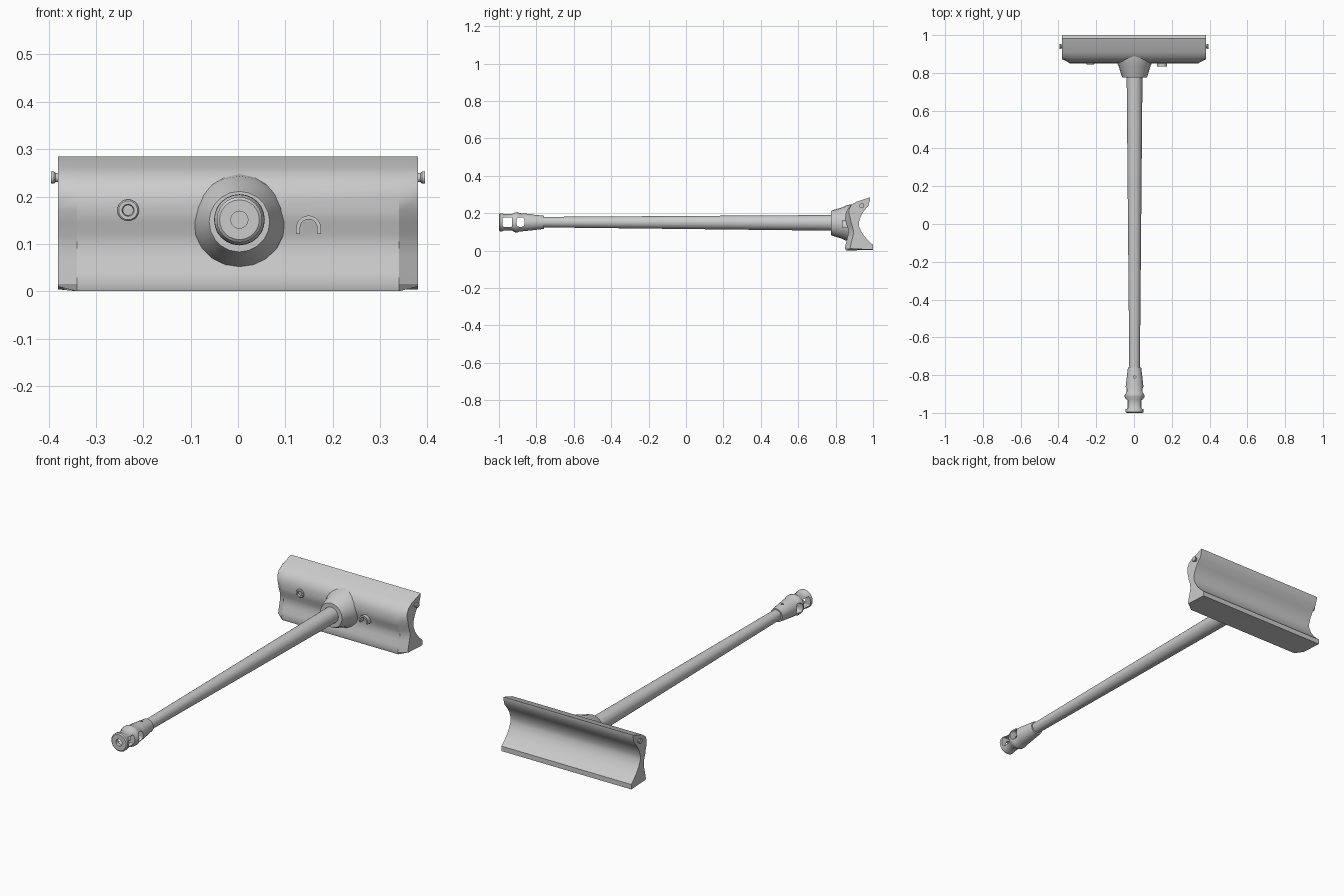
import bpy, bmesh, math
from mathutils import Vector

if "Cube" in bpy.data.objects:
    bpy.data.objects.remove(bpy.data.objects["Cube"])

CX, CZ = 0.003, 0.149   # barrel axis
grey = bpy.data.materials.new("light_grey")
grey.diffuse_color = (0.6, 0.6, 0.6, 1)
grey.use_nodes = True
grey.node_tree.nodes["Principled BSDF"].inputs["Base Color"].default_value = grey.diffuse_color


def finish(name, bm, angle=35, helper=False):
    bmesh.ops.remove_doubles(bm, verts=bm.verts, dist=1e-5)
    bmesh.ops.recalc_face_normals(bm, faces=bm.faces)
    me = bpy.data.meshes.new(name)
    bm.to_mesh(me)
    bm.free()
    me.materials.append(grey)
    ob = bpy.data.objects.new(name, me)
    bpy.context.collection.objects.link(ob)
    bpy.ops.object.select_all(action='DESELECT')
    ob.select_set(True)
    bpy.context.view_layer.objects.active = ob
    if not helper:
        bpy.ops.object.shade_smooth_by_angle(angle=math.radians(angle))
    ob.hide_render = helper
    return ob


def loft(name, rings, angle=35, helper=False, closed=False):
    """Skin rings of equal point count, capped at both ends unless closed."""
    bm = bmesh.new()
    rows = [[bm.verts.new(p) for p in r] for r in rings]
    n = len(rows[0])
    pairs = list(zip(rows, rows[1:])) + ([(rows[-1], rows[0])] if closed else [])
    for a, b in pairs:
        for i in range(n):
            j = (i + 1) % n
            bm.faces.new((a[i], a[j], b[j], b[i]))
    if not closed:
        bm.faces.new(rows[0])
        bm.faces.new(rows[-1])
    return finish(name, bm, angle, helper)


def turned(name, profile, centre=(CX, CZ), axis='Y', sides=24, helper=False, closed=False):
    """Turn (position, radius[, centre z]) around an axis along Y, X or Z."""
    rings = []
    for p in profile:
        ring = []
        for i in range(sides):
            t = 2 * math.pi * i / sides
            u, v = p[1] * math.cos(t), p[1] * math.sin(t)
            c0, c1 = centre[0], (p[2] if len(p) > 2 else centre[1])
            ring.append({'Y': (c0 + u, p[0], c1 + v),
                         'X': (p[0], c0 + u, c1 + v),
                         'Z': (c0 + u, c1 + v, p[0])}[axis])
        rings.append(ring)
    return loft(name, rings, helper=helper, closed=closed)


def cut(ob, cutter):
    m = ob.modifiers.new("cut", 'BOOLEAN')
    m.operation = 'DIFFERENCE'
    m.solver = 'EXACT'
    m.object = cutter
    bpy.context.view_layer.objects.active = ob
    bpy.ops.object.modifier_apply(modifier=m.name)
    bpy.data.objects.remove(cutter, do_unlink=True)


# Mantlet: wavy front, hollow back, front corners chamfered at both ends
front = [(.855, 0), (.85, .015), (.855, .04), (.863, .07), (.868, .095), (.865, .12),
         (.856, .145), (.851, .17), (.853, .195), (.862, .22), (.88, .242),
         (.91, .26), (.985, .285)]
back = [(.985, .275), (.975, .24), (.951, .212), (.935, .185), (.925, .155), (.925, .13),
        (.938, .10), (.955, .075), (.975, .053), (1.0, .03), (1.0, .004)]


def section(x, shift):
    pts = []
    for y, z in front:
        f = 1 if z < .17 else max(0, 1 - (z - .17) / .08)
        pts.append((x, y + shift * f, z + (.01 if shift and z < .001 else 0)))
    return pts + [(x, y, z) for y, z in back]


loft("mantlet", [section(-.38, .028), section(-.34, 0), section(.34, 0), section(.38, .028)], 30)

# Collar between mantlet and barrel
turned("barrel_collar", [(.775, .064, .147), (.785, .069, .147), (.835, .084, .147),
                         (.86, .096, .147), (.90, .102, .147)], sides=20)

# Tapered barrel
turned("barrel", [(-.77, .028, .152), (.79, .042, .148)])

# Muzzle brake with bore, side ports and a small top hole
brake = turned("muzzle_brake", [(-1.0, .042), (-.995, .048), (-.982, .048), (-.975, .044),
                                (-.93, .044), (-.915, .053), (-.90, .054), (-.89, .049),
                                (-.86, .047), (-.80, .040), (-.76, .035)], centre=(CX, .151))
cut(brake, turned("bore_cutter", [(-1.1, .018), (-.86, .018)], centre=(CX, .151), helper=True))


def port(y, hy, hz, r):
    rings = []
    for x in (-.2, .2):
        ring = []
        for k, (sy, sz) in enumerate([(1, 1), (-1, 1), (-1, -1), (1, -1)]):
            for s in range(4):
                t = math.pi / 2 * (k + s / 3)
                ring.append((x, y + sy * (hy - r) + r * math.cos(t),
                             .152 + sz * (hz - r) + r * math.sin(t)))
        rings.append(ring)
    return loft("port_cutter", rings, helper=True)


cut(brake, port(-.955, .025, .025, .005))
cut(brake, port(-.885, .021, .025, .014))
cut(brake, turned("top_hole_cutter", [(.175, .007), (.25, .007)], centre=(CX, -.81),
                  axis='Z', sides=12, helper=True))
bpy.ops.object.select_all(action='DESELECT')
brake.select_set(True)
bpy.context.view_layer.objects.active = brake
bpy.ops.object.shade_smooth_by_angle(angle=math.radians(35))

# Gun port: raised ring with a recessed tube
turned("gun_port", [(.87, .023), (.848, .023), (.845, .020), (.845, .013),
                    (.849, .011), (.87, .011)], centre=(-.232, .171), sides=20, closed=True)

# Sight hood: upside-down U
outline = []
for r, order in ((.026, range(11)), (.018, range(10, -1, -1))):
    arc = [(.149 + r * math.cos(math.pi * i / 10), .134 + r * math.sin(math.pi * i / 10)) for i in order]
    legs = [(.149 + r, .121), (.149 - r, .121)]
    outline += [legs[0]] + arc + [legs[1]] if r > .02 else [legs[1]] + arc + [legs[0]]
loft("sight_hood", [[(x, y, z) for x, z in outline] for y in (.835, .875)])

# Lifting studs on both ends
for side, label in ((-1, "left"), (1, "right")):
    turned("lifting_stud_" + label, [(side * .37, .010), (side * .385, .010), (side * .389, .013),
                                     (side * .395, .013)], centre=(.94, .24), axis='X', sides=14)
